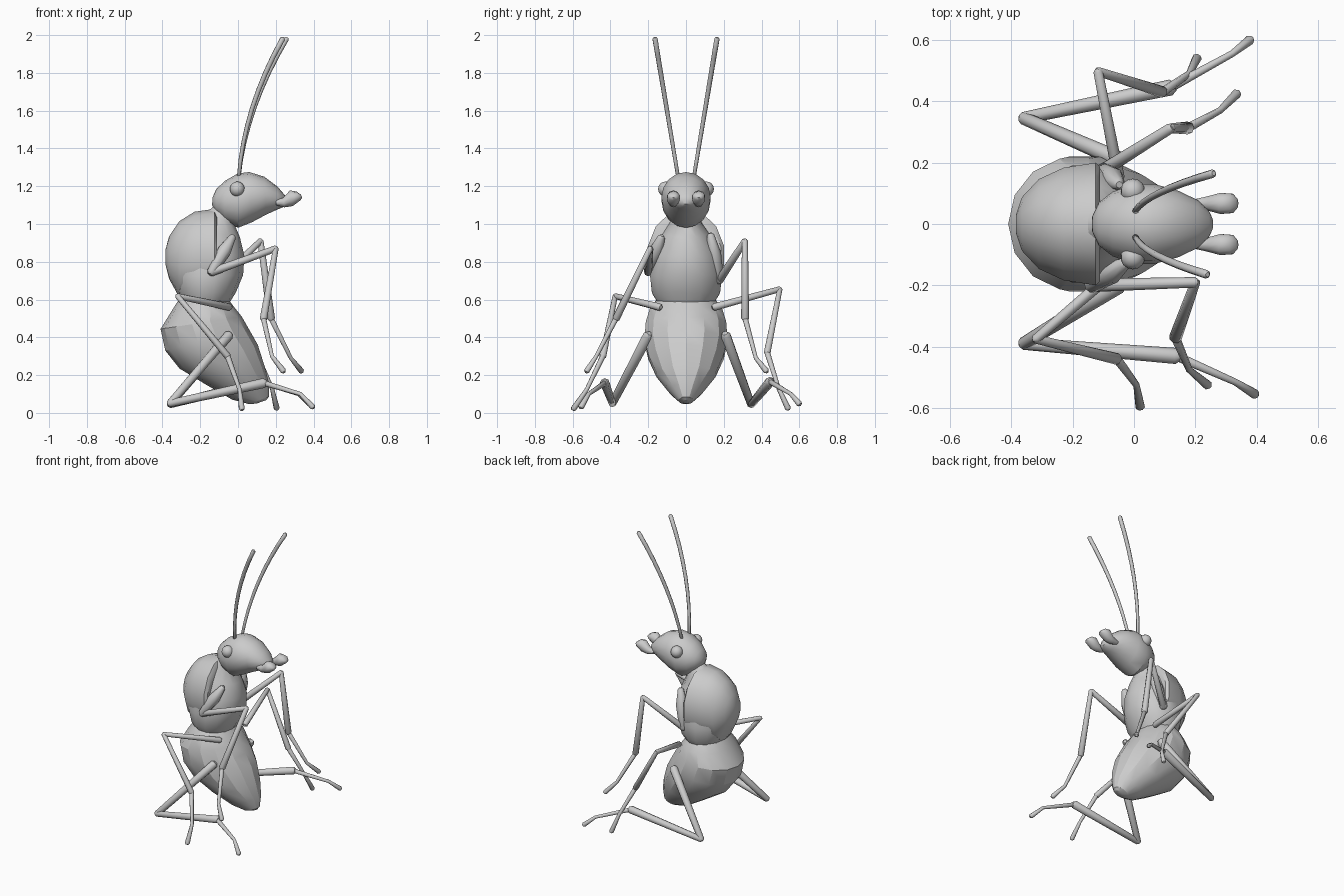
import bpy, bmesh, math
from mathutils import Vector

if "Cube" in bpy.data.objects:
    bpy.data.objects.remove(bpy.data.objects["Cube"])


def finish(ob, angle=40):
    bpy.ops.object.select_all(action='DESELECT')
    ob.select_set(True)
    bpy.context.view_layer.objects.active = ob
    bpy.ops.object.shade_smooth_by_angle(angle=math.radians(angle))
    return ob


def loft(name, rings, sides=14, y0=0.0, angle=35):
    """Elliptical rings, each given as (x1, z1, x2, z2, half width in y)."""
    bm = bmesh.new()
    loops = []
    for x1, z1, x2, z2, w in rings:
        a, b = Vector((x1, y0, z1)), Vector((x2, y0, z2))
        c, h = (a + b) / 2, (b - a) / 2
        loops.append([bm.verts.new(c + h * math.cos(t) + Vector((0, w * math.sin(t), 0)))
                      for t in (2 * math.pi * i / sides for i in range(sides))])
    for p, q in zip(loops, loops[1:]):
        for i in range(sides):
            j = (i + 1) % sides
            bm.faces.new((p[i], p[j], q[j], q[i]))
    bm.faces.new(loops[0])
    bm.faces.new(loops[-1])
    bmesh.ops.recalc_face_normals(bm, faces=bm.faces)
    me = bpy.data.meshes.new(name)
    bm.to_mesh(me)
    bm.free()
    ob = bpy.data.objects.new(name, me)
    bpy.context.collection.objects.link(ob)
    return finish(ob, angle)


def tubes(name, paths, res=2):
    """One object from several round tubes; each path is (points, radii)."""
    cu = bpy.data.curves.new(name, 'CURVE')
    cu.dimensions = '3D'
    cu.bevel_depth = 1.0
    cu.bevel_resolution = res
    cu.use_fill_caps = True
    for pts, radii in paths:
        pts = [Vector(p) for p in pts]
        # rounded ends
        d0, d1 = (pts[0] - pts[1]).normalized(), (pts[-1] - pts[-2]).normalized()
        pts = [pts[0] + d0 * radii[0] * .6] + pts + [pts[-1] + d1 * radii[-1] * .6]
        radii = [radii[0] * .55] + list(radii) + [radii[-1] * .55]
        sp = cu.splines.new('POLY')
        sp.points.add(len(pts) - 1)
        for q, p, r in zip(sp.points, pts, radii):
            q.co = (*p, 1)
            q.radius = r
    ob = bpy.data.objects.new(name, cu)
    bpy.context.collection.objects.link(ob)
    bpy.ops.object.select_all(action='DESELECT')
    ob.select_set(True)
    bpy.context.view_layer.objects.active = ob
    bpy.ops.object.convert(target='MESH')
    return finish(bpy.context.view_layer.objects.active, 50)


# abdomen, from the waist down to the pointed tip
loft("abdomen", [
    (-.30, .62, -.05, .60, .15), (-.345, .55, -.02, .56, .195),
    (-.41, .444, .02, .51, .218), (-.385, .33, .06, .44, .225),
    (-.31, .235, .105, .36, .205), (-.17, .15, .14, .25, .16),
    (-.03, .07, .163, .16, .09), (.06, .046, .163, .085, .04), (.10, .05, .15, .068, .015)], angle=25)

# front of thorax with neck
loft("thorax", [
    (-.12, 1.10, 0, 1.06, .055), (-.17, 1.06, -.02, 1.0, .07),
    (-.30, .98, .01, .93, .125), (-.34, .86, .034, .83, .175),
    (-.35, .72, .027, .73, .195), (-.32, .63, -.01, .64, .185),
    (-.29, .575, -.045, .582, .15)])

# domed back shell of thorax
loft("thorax_shell", [
    (-.385, .79, -.385, .86, .03), (-.365, .71, -.365, .935, .09),
    (-.31, .61, -.31, 1.015, .15), (-.23, .595, -.23, 1.065, .188),
    (-.125, .585, -.125, 1.08, .205), (-.11, .61, -.11, 1.05, .19)])

# head
loft("head", [
    (-.137, 1.10, -.135, 1.14, .025), (-.115, 1.055, -.115, 1.185, .07),
    (-.07, 1.01, -.07, 1.228, .105), (0, .98, 0, 1.268, .13),
    (.075, 1.01, .06, 1.275, .13), (.15, 1.05, .14, 1.25, .108),
    (.205, 1.075, .21, 1.197, .078), (.24, 1.09, .246, 1.155, .045),
    (.255, 1.105, .257, 1.135, .018)], sides=16)

for s, side in ((-1, "right"), (1, "left")):
    # mouth palps
    loft(f"palp_{side}", [
        (.20, 1.10, .20, 1.125, .015), (.245, 1.088, .24, 1.14, .025),
        (.29, 1.095, .275, 1.178, .036), (.33, 1.125, .31, 1.172, .033),
        (.34, 1.14, .333, 1.155, .015)], sides=10, y0=s * .067, angle=60)
    # eyes
    bpy.ops.mesh.primitive_uv_sphere_add(segments=14, ring_count=8, radius=.04,
                                         location=(-.004, s * .108, 1.185))
    eye = bpy.context.object
    eye.name = f"eye_{side}"
    finish(eye, 60)
    # antennae
    dx = .02 if s > 0 else 0
    pts = []
    for i in range(9):
        t = i / 8
        pts.append((.004 + (.055 * t + .177 * t * t) + dx * t, s * (.042 + .122 * t), 1.25 + .73 * t))
    tubes(f"antenna_{side}", [(pts, [.010 + .004 * i / 8 for i in range(9)])])


# legs: hip, knee, ankle, foot bend, foot tip
def leg(name, hip, knee, ankle, bend, tip, thick=.02, coxa=None):
    paths = [((hip, knee), (thick * 1.1, thick * .85)),
             ((knee, ankle), (thick * .8, thick * 1.05)),
             ((ankle, bend, tip), (.015, .011, .016))]
    if coxa:
        a, b = Vector(coxa), Vector(hip)
        paths.append(((a, a.lerp(b, .4), b), (.02, .038, .026)))
    tubes(name, paths)


leg("front_leg_right", (-.14, -.2, .745), (.2, -.19, .87), (.135, -.37, .5),
    (.18, -.475, .3), (.24, -.525, .222), coxa=(-.03, -.13, .93))
leg("front_leg_left", (-.10, .175, .70), (.119, .312, .91), (.175, .313, .5),
    (.28, .37, .29), (.335, .425, .222), coxa=(-.05, .13, .94))
leg("middle_leg_right", (-.045, -.14, .56), (-.32, -.375, .618), (-.055, -.44, .30),
    (.008, -.525, .125), (.02, -.595, .022), thick=.018)
leg("middle_leg_left", (-.05, .15, .56), (-.117, .497, .655), (.093, .43, .32),
    (.18, .49, .13), (.205, .54, .024), thick=.018)
leg("hind_leg_right", (-.05, -.2, .41), (-.36, -.39, .05), (.137, -.43, .158),
    (.33, -.515, .1), (.395, -.555, .032), thick=.025)
leg("hind_leg_left", (-.05, .21, .41), (-.36, .345, .045), (.12, .445, .165),
    (.32, .555, .1), (.378, .6, .048), thick=.025)
